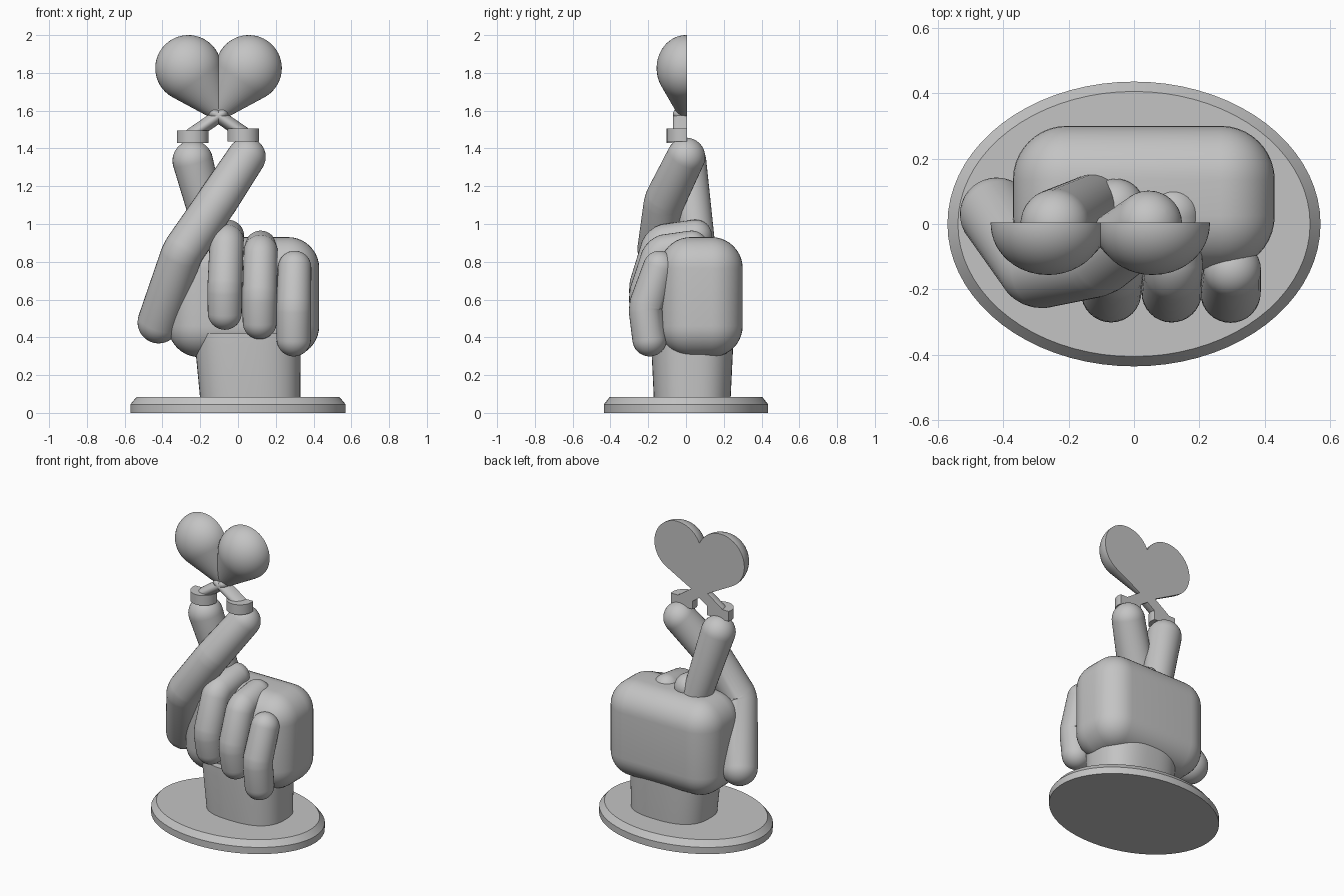
import bpy, bmesh, math
from mathutils import Vector

if "Cube" in bpy.data.objects:
    bpy.data.objects.remove(bpy.data.objects["Cube"])

grey = bpy.data.materials.new("plain grey")
grey.diffuse_color = (0.55, 0.55, 0.55, 1)
grey.use_nodes = True
grey.node_tree.nodes["Principled BSDF"].inputs["Base Color"].default_value = grey.diffuse_color


def finish(name, bm, angle=35):
    bmesh.ops.recalc_face_normals(bm, faces=bm.faces[:])
    me = bpy.data.meshes.new(name)
    bm.to_mesh(me)
    bm.free()
    me.materials.append(grey)
    ob = bpy.data.objects.new(name, me)
    bpy.context.collection.objects.link(ob)
    bpy.ops.object.select_all(action='DESELECT')
    bpy.context.view_layer.objects.active = ob
    ob.select_set(True)
    bpy.ops.object.shade_smooth_by_angle(angle=math.radians(angle))
    return ob


def loft(bm, rings):
    """Skin a list of point rings and close both ends."""
    loops = [[bm.verts.new(p) for p in r] for r in rings]
    n = len(loops[0])
    for a, b in zip(loops, loops[1:]):
        for i in range(n):
            j = (i + 1) % n
            bm.faces.new((a[i], a[j], b[j], b[i]))
    bm.faces.new(loops[0][::-1])
    bm.faces.new(loops[-1])


def cut_back(bm, y=0.005):
    """Slice off everything behind y and cap the cut."""
    geom = bm.verts[:] + bm.edges[:] + bm.faces[:]
    r = bmesh.ops.bisect_plane(bm, geom=geom, plane_co=(0, y, 0), plane_no=(0, 1, 0), clear_outer=True)
    edges = [e for e in r['geom_cut'] if isinstance(e, bmesh.types.BMEdge)]
    bmesh.ops.edgeloop_fill(bm, edges=edges)


def limb(name, joints, depth=1.0, half=False, n=32, caps=10):
    """Round-ended tapering tube through (x, y, z, radius) joints."""
    pts = [Vector(j[:3]) for j in joints]
    rad = [j[3] for j in joints]
    dirs = [(b - a).normalized() for a, b in zip(pts, pts[1:])]
    slope = [math.asin((rad[i] - rad[i + 1]) / (pts[i + 1] - pts[i]).length) for i in range(len(dirs))]
    rings = []

    def ring(c, d, r):
        u = d.cross(Vector((0, 1, 0.013))).normalized()
        v = d.cross(u)
        ps = [c + (u * math.cos(t) + v * math.sin(t)) * r
              for t in (2 * math.pi * i / n for i in range(n))]
        rings.append([Vector((p.x, pts[0].y + (p.y - pts[0].y) * depth, p.z)) for p in ps])

    def cap(c, d, r, a0, a1):
        for k in range(caps + 1):
            a = a0 + (a1 - a0) * k / caps
            ring(c + d * r * math.sin(a), d, r * math.cos(a))

    lim = math.pi / 2 - 0.04
    cap(pts[0], dirs[0], rad[0], -lim, slope[0])
    for i in range(1, len(pts) - 1):
        # bend each joint gradually
        for k in (0.0, 0.25, 0.5, 0.75, 1.0):
            d = dirs[i - 1].lerp(dirs[i], k).normalized()
            ring(pts[i] + (dirs[i] * k - dirs[i - 1] * (1 - k)) * 0.02, d, rad[i])
    cap(pts[-1], dirs[-1], rad[-1], slope[-1], lim)
    bm = bmesh.new()
    loft(bm, rings)
    if half:
        cut_back(bm)
    return finish(name, bm)


def oval(cx, cy, rx, ry, z, power=2.0, n=72):
    out = []
    for i in range(n):
        c, s = math.cos(2 * math.pi * i / n), math.sin(2 * math.pi * i / n)
        out.append((cx + rx * math.copysign(abs(c) ** (2 / power), c),
                    cy + ry * math.copysign(abs(s) ** (2 / power), s), z))
    return out


# oval base with chamfered rim
bm = bmesh.new()
loft(bm, [oval(0, 0, 0.57, 0.435, 0), oval(0, 0, 0.57, 0.435, 0.045), oval(0, 0, 0.538, 0.405, 0.083)])
finish("base", bm, 30)

# wrist flaring slightly into the palm
bm = bmesh.new()
loft(bm, [oval(0.065, 0.033, 0.265, 0.203, 0.07, 2.6), oval(0.052, 0.033, 0.28, 0.217, 0.36, 2.6),
          oval(0.052, 0.033, 0.28, 0.217, 0.42, 2.6)])
finish("wrist", bm)

# palm: rounded block
bm = bmesh.new()
bmesh.ops.create_cube(bm, size=1)
for v in bm.verts:
    v.co = (0.03 + v.co.x * 0.80, 0.08 + v.co.y * 0.44, 0.613 + v.co.z * 0.635)
bmesh.ops.bevel(bm, geom=bm.edges[:], offset=0.165, segments=10, profile=0.5, affect='EDGES')
finish("palm", bm, 40)

# folded fingers
limb("folded_middle_finger", [(-0.055, 0.05, 0.935, 0.088), (-0.06, -0.14, 0.905, 0.09),
                              (-0.07, -0.213, 0.66, 0.092), (-0.07, -0.19, 0.53, 0.09)])
limb("folded_ring_finger", [(0.12, 0.03, 0.88, 0.085), (0.12, -0.14, 0.85, 0.09),
                            (0.115, -0.213, 0.62, 0.092), (0.115, -0.19, 0.48, 0.09)])
limb("folded_little_finger", [(0.30, -0.14, 0.77, 0.088), (0.295, -0.213, 0.56, 0.092),
                              (0.295, -0.193, 0.39, 0.091)])

# crossing thumb and raised index finger
limb("thumb", [(-0.42, 0.03, 0.48, 0.112), (-0.295, -0.15, 0.85, 0.11),
               (-0.11, -0.115, 1.12, 0.108), (0.045, 0, 1.355, 0.102)])
limb("index_finger", [(-0.12, 0.065, 0.88, 0.09), (-0.24, 0, 1.335, 0.107)])

# half-round cuffs on both fingertips
for side, x, z in (("left", -0.24, 1.428), ("right", 0.028, 1.438)):
    bm = bmesh.new()
    loft(bm, [oval(x, -0.018, 0.084, 0.084, z, n=40), oval(x, -0.018, 0.084, 0.084, z + 0.067, n=40)])
    cut_back(bm)
    finish(side + "_cuff", bm, 30)

# heart lobes and crossed stems, flat at the back
mid = -0.103
for side, s in (("left", -1), ("right", 1)):
    limb(side + "_heart_lobe", [(mid + s * 0.16, 0, 1.825, 0.175), (mid + s * 0.005, 0, 1.605, 0.055)],
         depth=0.89, half=True, n=48, caps=18)
    limb(side + "_stem", [(mid - s * 0.02, 0, 1.585, 0.036), (mid + s * 0.14, 0, 1.475, 0.036)],
         depth=1.9, half=True)
